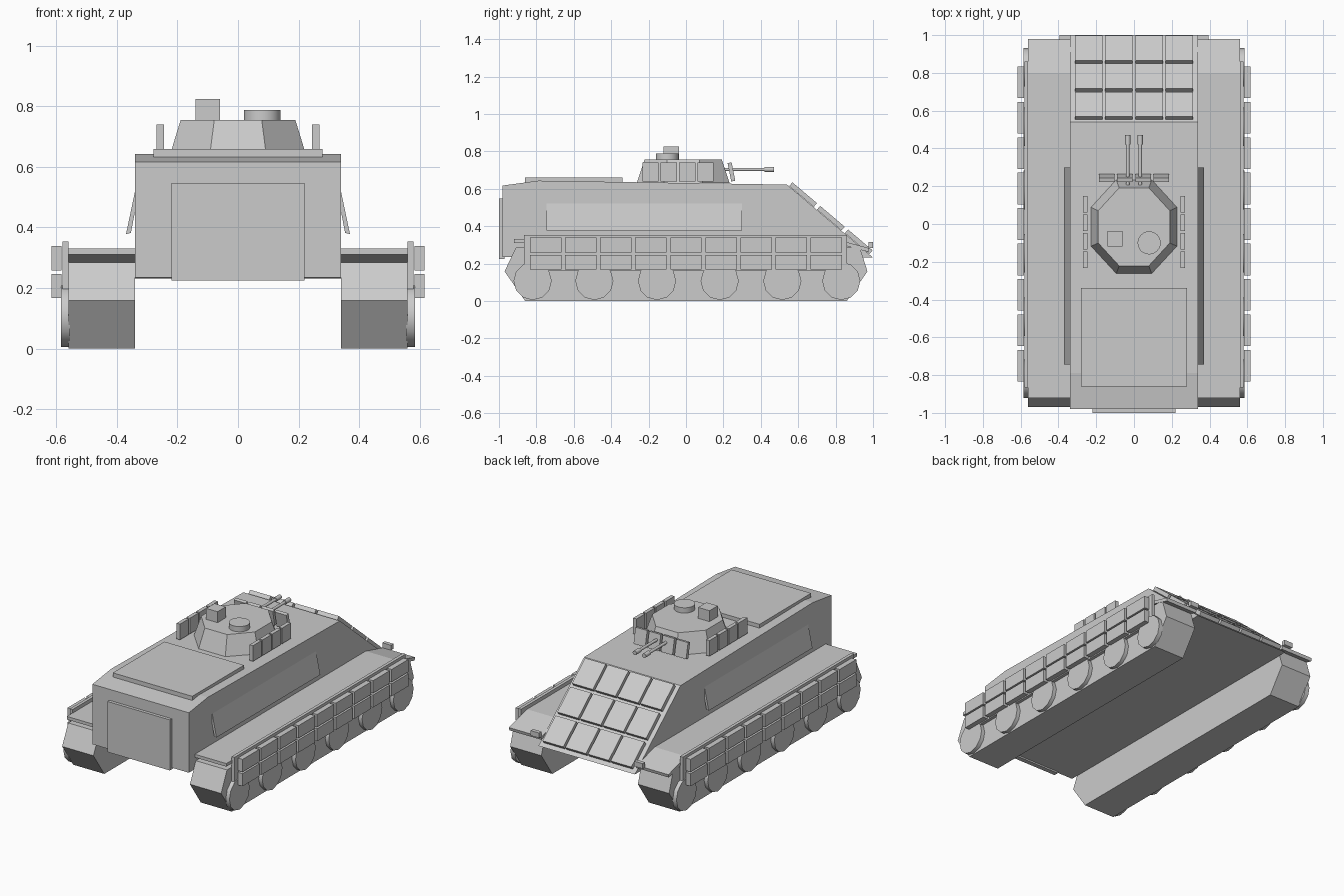
import bpy, bmesh, math
from mathutils import Matrix, Vector

cube = bpy.data.objects.get("Cube")
if cube:
    bpy.data.objects.remove(cube, do_unlink=True)

GREY = (0.6, 0.6, 0.6, 1)
paint = bpy.data.materials.new("plain_grey")
paint.use_nodes = True
paint.diffuse_color = GREY
paint.node_tree.nodes["Principled BSDF"].inputs["Base Color"].default_value = GREY


def finish(name, bm):
    bmesh.ops.recalc_face_normals(bm, faces=bm.faces)
    mesh = bpy.data.meshes.new(name)
    bm.to_mesh(mesh)
    bm.free()
    mesh.materials.append(paint)
    obj = bpy.data.objects.new(name, mesh)
    bpy.context.collection.objects.link(obj)
    return obj


def box(name, xs, ys, zs):
    """Box from its extents along each axis."""
    spans = (xs, ys, zs)
    centre = Vector([sum(s) / 2 for s in spans])
    size = [s[1] - s[0] for s in spans]
    return block(name, centre, size)


def block(name, centre, size, tilt=0):
    """Box turned about the x axis."""
    bm = bmesh.new()
    m = Matrix.Translation(centre) @ Matrix.Rotation(tilt, 4, "X") @ Matrix.Diagonal((*size, 1))
    bmesh.ops.create_cube(bm, size=1, matrix=m)
    return finish(name, bm)


def extrude_x(name, profile, x0, x1):
    """Side profile of (y, z) points extruded across x."""
    bm = bmesh.new()
    face = bm.faces.new([bm.verts.new((x0, y, z)) for y, z in profile])
    new = bmesh.ops.extrude_face_region(bm, geom=[face])["geom"]
    verts = [g for g in new if isinstance(g, bmesh.types.BMVert)]
    bmesh.ops.translate(bm, verts=verts, vec=(x1 - x0, 0, 0))
    return finish(name, bm)


def cylinder(name, centre, radius, depth, axis="Z", sides=24, smooth=True):
    bm = bmesh.new()
    turn = {"X": Matrix.Rotation(math.pi / 2, 4, "Y"),
            "Y": Matrix.Rotation(math.pi / 2, 4, "X"),
            "Z": Matrix.Identity(4)}[axis]
    bmesh.ops.create_cone(bm, cap_ends=True, segments=sides, radius1=radius, radius2=radius,
                          depth=depth, matrix=Matrix.Translation(centre) @ turn)
    for f in bm.faces:
        f.smooth = smooth and len(f.verts) == 4
    obj = finish(name, bm)
    for e in obj.data.edges:
        e.use_edge_sharp = False
    if smooth:
        bpy.ops.object.select_all(action="DESELECT")
        obj.select_set(True)
        bpy.context.view_layer.objects.active = obj
        bpy.ops.object.shade_smooth_by_angle(angle=math.radians(40))
    return obj


# Hull with sloped nose, rear door and roof plate
extrude_x("hull", [(-0.98, 0.235), (-0.98, 0.617), (-0.79, 0.643), (0.54, 0.622), (1.0, 0.232)],
          -0.34, 0.34)
box("rear_door", (-0.22, 0.22), (-1.0, -0.97), (0.225, 0.547))
box("roof_plate", (-0.28, 0.28), (-0.86, -0.34), (0.62, 0.66))

# Armour tiles on the nose slope
along = Vector((0, 0.46, -0.39)).normalized()
normal = Vector((0, 0.39, 0.46)).normalized()
tilt = math.atan2(along.z, along.y)
for row in range(3):
    for col in range(4):
        centre = Vector(((col - 1.5) * 0.16, 0.54, 0.622)) + along * (0.1 + row * 0.195) + normal * 0.015
        block("nose_tile", centre, (0.146, 0.172, 0.026), tilt)

# Running gear and side armour, both sides
for s in (-1, 1):
    extrude_x("track", [(-0.86, 0), (-0.97, 0.158), (-0.91, 0.285), (0.93, 0.285), (0.97, 0.158), (0.86, 0)],
              s * 0.34, s * 0.56)
    extrude_x("fender", [(-0.92, 0.31), (-0.92, 0.33), (0.8, 0.33), (0.98, 0.282), (0.975, 0.262), (0.8, 0.31)],
              s * 0.335, s * 0.562)
    for y in (-0.82, -0.49, -0.155, 0.18, 0.515, 0.83):
        cylinder("road_wheel", (s * 0.57, y, 0.107), 0.102, 0.03, "X", 12)
    box("skirt", sorted((s * 0.56, s * 0.58)), (-0.865, 0.86), (0.163, 0.353))
    for row in range(2):
        for col in range(9):
            block("skirt_tile", (s * 0.6, (col - 4) * 0.1875, 0.207 + row * 0.091), (0.033, 0.168, 0.08))
    # Slanted side plate: cross-section in (x, z) swept along y
    bm = bmesh.new()
    ring = [(0.336, 0.54), (0.37, 0.378), (0.354, 0.382), (0.325, 0.53)]
    ends = [[bm.verts.new((s * x, y, z)) for x, z in ring] for y in (-0.745, 0.3)]
    bm.faces.new(ends[0])
    bm.faces.new(ends[1])
    for i in range(4):
        j = (i + 1) % 4
        bm.faces.new((ends[0][i], ends[0][j], ends[1][j], ends[1][i]))
    finish("slanted_side_plate", bm)
    box("front_lamp", sorted((s * 0.335, s * 0.395)), (0.975, 1.0), (0.283, 0.315))

# Eight-sided turret
bm = bmesh.new()
bmesh.ops.create_cone(bm, cap_ends=True, segments=8, radius1=0.249, radius2=0.207, depth=0.125,
                      matrix=Matrix.Translation((0, -0.015, 0.693)) @ Matrix.Diagonal((0.99, 1.08, 1, 1))
                      @ Matrix.Rotation(math.pi / 8, 4, "Z"))
finish("turret", bm)
box("sight_box", (-0.14, -0.06), (-0.12, -0.037), (0.75, 0.825))
cylinder("hatch", (0.08, -0.1, 0.77), 0.061, 0.038)

# Turret armour tiles
for i in range(4):
    for s in (-1, 1):
        block("turret_side_tile", (s * 0.257, -0.19 + i * 0.098, 0.69), (0.024, 0.087, 0.1))
    block("turret_front_tile", ((i - 1.5) * 0.096, 0.243, 0.69), (0.082, 0.022, 0.1), 0.2)

# Twin guns
for s in (-1, 1):
    cylinder("gun_barrel", (s * 0.033, 0.3, 0.703), 0.009, 0.3, "Y", 12)
    cylinder("gun_muzzle", (s * 0.033, 0.445, 0.703), 0.014, 0.05, "Y", 12)
